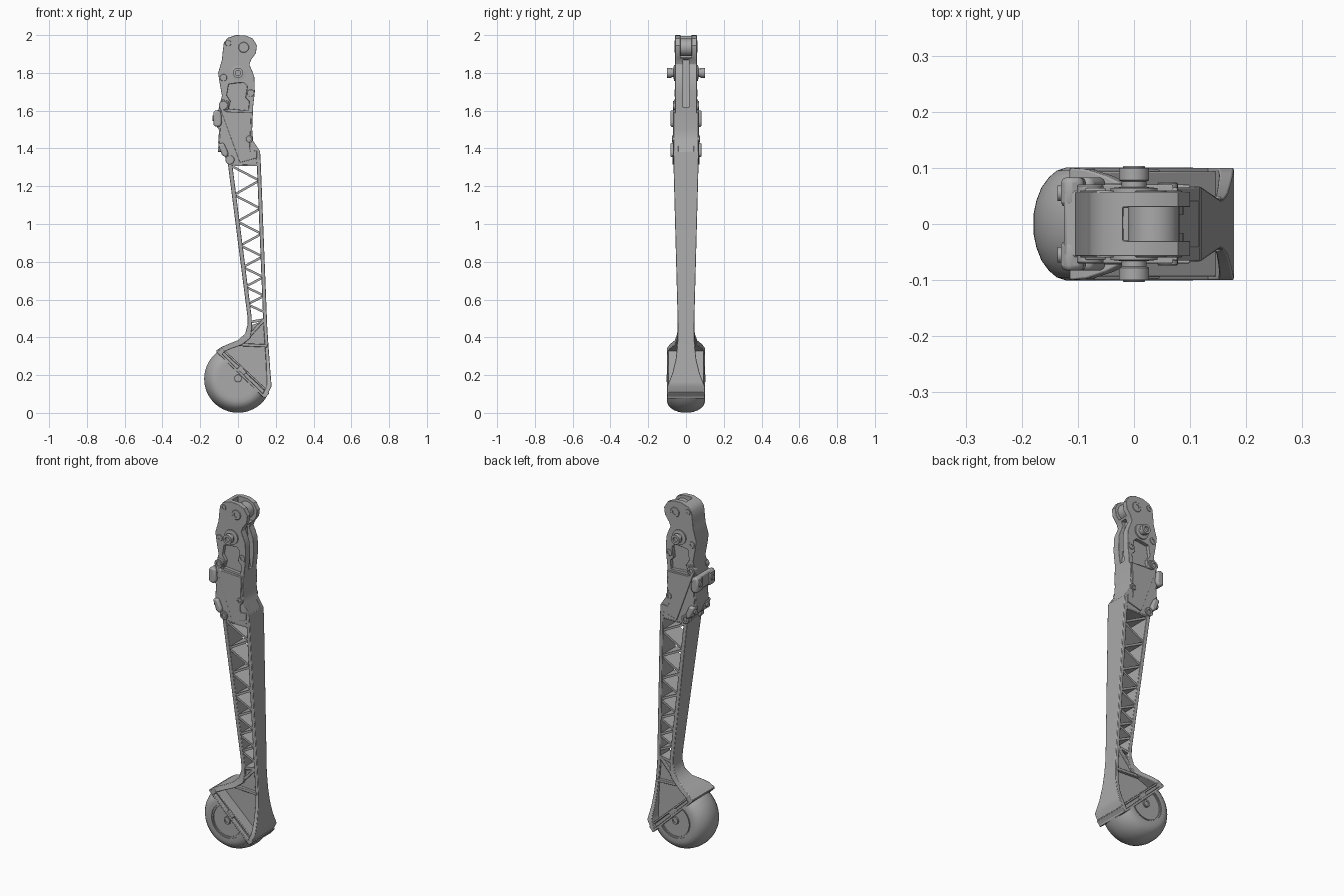
import bpy, bmesh, math
from mathutils import Vector

if "Cube" in bpy.data.objects:
    bpy.data.objects.remove(bpy.data.objects["Cube"], do_unlink=True)

grey = bpy.data.materials.new("machined_grey")
grey.use_nodes = True
colour = (0.4, 0.4, 0.4, 1)
grey.diffuse_color = colour
grey.node_tree.nodes["Principled BSDF"].inputs["Base Color"].default_value = colour


def finish(name, bm, bevel=0.0, angle=35, cutter=None):
    """Turn a bmesh into a finished object, optionally cut and bevelled."""
    bmesh.ops.recalc_face_normals(bm, faces=bm.faces[:])
    mesh = bpy.data.meshes.new(name)
    bm.to_mesh(mesh)
    bm.free()
    ob = bpy.data.objects.new(name, mesh)
    bpy.context.scene.collection.objects.link(ob)
    mesh.materials.append(grey)
    bpy.ops.object.select_all(action='DESELECT')
    ob.select_set(True)
    bpy.context.view_layer.objects.active = ob
    if cutter:
        mod = ob.modifiers.new("cut", 'BOOLEAN')
        mod.object, mod.operation, mod.solver = cutter, 'DIFFERENCE', 'EXACT'
        bpy.ops.object.modifier_apply(modifier=mod.name)
        bpy.data.objects.remove(cutter, do_unlink=True)
    if bevel:
        mod = ob.modifiers.new("edge", 'BEVEL')
        mod.width, mod.segments, mod.limit_method = bevel, 2, 'ANGLE'
        mod.angle_limit = math.radians(40)
    bpy.ops.object.shade_smooth_by_angle(angle=math.radians(angle))
    return ob


def skin(bm, rings, caps=True):
    """Skin a list of closed vertex rings."""
    rings = [[bm.verts.new(p) for p in ring] for ring in rings]
    for a, b in zip(rings, rings[1:]):
        for i in range(len(a)):
            j = (i + 1) % len(a)
            bm.faces.new((a[i], a[j], b[j], b[i]))
    if caps:
        bm.faces.new(rings[0])
        bm.faces.new(rings[-1])


def slab(bm, pts, y0, y1):
    skin(bm, [[(x, y, z) for x, z in pts] for y in (y0, y1)])


def prism(name, pts, half, **kw):
    bm = bmesh.new()
    slab(bm, pts, -half, half)
    return finish(name, bm, **kw)


def side_plates(name, pts, y0, y1, **kw):
    bm = bmesh.new()
    for s in (-1, 1):
        slab(bm, pts, s * y0, s * y1)
    return finish(name, bm, **kw)


def ladder(name, rows, **kw):
    """Rail from rows of outer x, z, inner x, z and half width."""
    bm = bmesh.new()
    skin(bm, [[(ox, -h, oz), (ox, h, oz), (ix, h, iz), (ix, -h, iz)]
              for ox, oz, ix, iz, h in rows])
    return finish(name, bm, **kw)


def lathe(bm, x, z, profile, n=32):
    """Revolve radius, y pairs about an axis along y."""
    turn = [math.tau * i / n for i in range(n)]
    skin(bm, [[(x + r * math.cos(a), y, z + r * math.sin(a)) for a in turn]
              for r, y in profile])


def bolt(bm, x, z, r, y0, y1):
    """A socket headed bolt on both sides."""
    for s in (-1, 1):
        lathe(bm, x, z, [(r, s * y0), (r, s * (y1 - .002)), (r * .92, s * y1),
                         (r * .5, s * y1), (r * .5, s * (y1 - .008))], 24)


def bar(bm, a, b, w, half):
    """Straight strut between two points in the side plane."""
    a, b = Vector(a), Vector(b)
    d = (b - a).normalized() * w / 2
    n = Vector((-d.y, d.x))
    slab(bm, [a + n, b + n, b - n, a - n], -half, half)


# Knee housing with clevis slot, side pockets and rear groove
outline = [(-.075, 1.96), (-.055, 1.985), (-.01, 2), (.04, 1.998), (.078, 1.982),
           (.1, 1.945), (.095, 1.905), (.07, 1.87), (.06, 1.845), (.075, 1.81),
           (.086, 1.78), (.089, 1.7), (.08, 1.62), (.075, 1.5), (.08, 1.44),
           (.115, 1.385), (.118, 1.33), (-.05, 1.33), (-.1, 1.43), (-.095, 1.5),
           (-.105, 1.6), (-.085, 1.68), (-.098, 1.75), (-.105, 1.8), (-.085, 1.87),
           (-.08, 1.92)]
pocket = [(-.05, 1.74), (-.06, 1.68), (-.04, 1.65), (-.05, 1.61), (.055, 1.6),
          (.06, 1.65), (.04, 1.67), (.05, 1.73), (.03, 1.75), (-.02, 1.745)]
cut = bmesh.new()
slab(cut, [(-.02, 1.88), (.2, 1.88), (.2, 2.1), (-.02, 2.1)], -.03, .03)
slab(cut, [(.068, 1.62), (.2, 1.6), (.2, 1.87), (.045, 1.87)], -.016, .016)
for s in (-1, 1):
    slab(cut, pocket, s * .038, s * .1)
cutter = finish("housing_cutter", cut)
cutter.hide_render = True
prism("knee_housing", outline, .057, bevel=.004, cutter=cutter)

bm = bmesh.new()
lathe(bm, .035, 1.935, [(.046, -.032), (.046, .032)])
finish("clevis_drum", bm)

# Shoulder and cover plates of the lower housing
side_plates("lower_shoulder", [(-.103, 1.6), (-.06, 1.585), (.078, 1.59), (.075, 1.5),
                               (.08, 1.44), (.117, 1.385), (.12, 1.31), (-.052, 1.315),
                               (-.1, 1.43), (-.095, 1.5)], .04, .065, bevel=.003)
side_plates("cover_plate", [(-.095, 1.615), (-.06, 1.595), (.07, 1.59), (.062, 1.4),
                            (.065, 1.385), (.1, 1.39), (.1, 1.35), (.01, 1.325)],
            .05, .07, bevel=.002)
side_plates("pocket_rim", [(-.085, 1.66), (-.05, 1.65), (-.05, 1.605), (-.1, 1.6)],
            .04, .064, bevel=.003)

# Front bracket with mounting feet
prism("bracket", [(-.125, 1.6), (-.09, 1.605), (-.05, 1.44), (-.04, 1.34),
                  (-.075, 1.36), (-.105, 1.43), (-.1, 1.5), (-.125, 1.53)],
      .06, bevel=.006)
side_plates("bracket_foot_upper", [(-.13, 1.52), (-.13, 1.59), (-.118, 1.605),
                                   (-.09, 1.595), (-.085, 1.53), (-.1, 1.512)],
            .03, .083, bevel=.009)
side_plates("bracket_foot_lower", [(-.106, 1.425), (-.075, 1.43), (-.05, 1.375),
                                   (-.06, 1.35), (-.085, 1.365)], .03, .083, bevel=.009)
bm = bmesh.new()
for x, z in ((-.13, 1.56), (-.1, 1.395)):
    for y in (-.055, .055):
        rings = [[(x + dx, y + .014 * math.cos(a), z + .014 * math.sin(a))
                  for a in [math.tau * i / 20 for i in range(20)]] for dx in (.02, -.006)]
        skin(bm, rings)
finish("bracket_bolts", bm)

# Pivot pin and side bolts
bm = bmesh.new()
for s in (-1, 1):
    lathe(bm, 0, 1.8, [(.042, s * .05), (.042, s * .064), (.022, s * .066), (.022, s * .076),
                       (.027, s * .078), (.027, s * .1), (.014, s * .1), (.014, s * .09)])
finish("pivot_pin", bm)
bm = bmesh.new()
for x, z, r, y in ((.03, 1.935, .028, .06), (-.052, 1.957, .016, .06), (-.077, 1.775, .019, .06),
                   (.067, 1.693, .019, .06), (-.078, 1.628, .024, .07), (.06, 1.45, .018, .074),
                   (-.043, 1.34, .024, .072)):
    bolt(bm, x, z, r, .04, y)
finish("side_bolts", bm)

# Lower leg rails that flare into the fork
ladder("rear_spine", [(.117, 1.385, .09, 1.385, .067), (.121, 1.31, .1, 1.31, .066),
                      (.155, .45, .135, .45, .043), (.161, .36, .142, .36, .046),
                      (.167, .28, .147, .28, .055), (.172, .21, .15, .21, .072),
                      (.176, .165, .152, .165, .09), (.178, .14, .15, .14, .1),
                      (.145, .075, .13, .1, .1)], bevel=.003)
ladder("front_rail", [(-.055, 1.33, -.032, 1.33, .066), (.05, .51, .072, .51, .044),
                      (.05, .465, .074, .45, .043), (.038, .42, .065, .395, .047),
                      (.0, .385, .02, .36, .06), (-.05, .365, -.035, .34, .085),
                      (-.085, .35, -.07, .325, .097), (-.115, .33, -.1, .31, .1)], bevel=.003)

# Zigzag truss with spacing that tightens downward
bm = bmesh.new()
z, step, left, nodes = 1.31, .08, True, []
while z > .5:
    t = (1.31 - z) / .82
    nodes.append(((-.04 + .1 * t if left else .11 + .035 * t), z, .06 - .019 * t))
    z, step, left = z - step, step * .95, not left
for a, b in zip(nodes, nodes[1:]):
    bar(bm, a[:2], b[:2], .012, (a[2] + b[2]) / 2)
bar(bm, (-.045, 1.318), (.11, 1.318), .022, .064)
bar(bm, (.06, .48), (.145, .495), .014, .041)
finish("truss", bm)

# Fork web, ribs and sole plate
prism("fork_web", [(-.095, .325), (-.04, .35), (.01, .37), (.055, .42), (.06, .46), (.14, .49),
                   (.155, .36), (.165, .16), (.14, .095)], .034)
bm = bmesh.new()
bar(bm, (.0, .362), (.155, .355), .016, .05)
bar(bm, (.03, .375), (.14, .495), .016, .044)
finish("fork_ribs", bm, bevel=.003)
bm = bmesh.new()
bar(bm, (-.112, .329), (.143, .083), .013, .1)
bar(bm, (-.086, .339), (.162, .108), .011, .094)
bar(bm, (-.1, .333), (.15, .096), .02, .08)
bar(bm, (-.1, .333), (-.08, .314), .034, .1)
bar(bm, (.0, .238), (.035, .205), .034, .098)
bar(bm, (.138, .107), (.155, .091), .032, .1)
finish("sole_plate", bm, bevel=.003)

# Rounded foot, cut along the sole plate
bm = bmesh.new()
half = [(.02, .1), (.02, .094), (.088, .094), (.088, .1), (.093, .1), (.093, .096), (.098, .096),
        (.098, .101), (.12, .101), (.138, .095), (.152, .083), (.165, .065), (.174, .042),
        (.179, .018)]
lathe(bm, 0, .18, half + [(r, -y) for r, y in reversed(half)], 64)
slice_ = bmesh.ops.bisect_plane(bm, geom=bm.verts[:] + bm.edges[:] + bm.faces[:],
                                plane_co=(-.112, 0, .326), plane_no=(.69, 0, .72),
                                clear_outer=True)
bmesh.ops.triangle_fill(bm, use_beauty=True,
                        edges=[e for e in slice_["geom_cut"] if isinstance(e, bmesh.types.BMEdge)])
finish("foot", bm)
bm = bmesh.new()
bolt(bm, 0, .183, .02, .06, .103)
finish("foot_bolt", bm)
